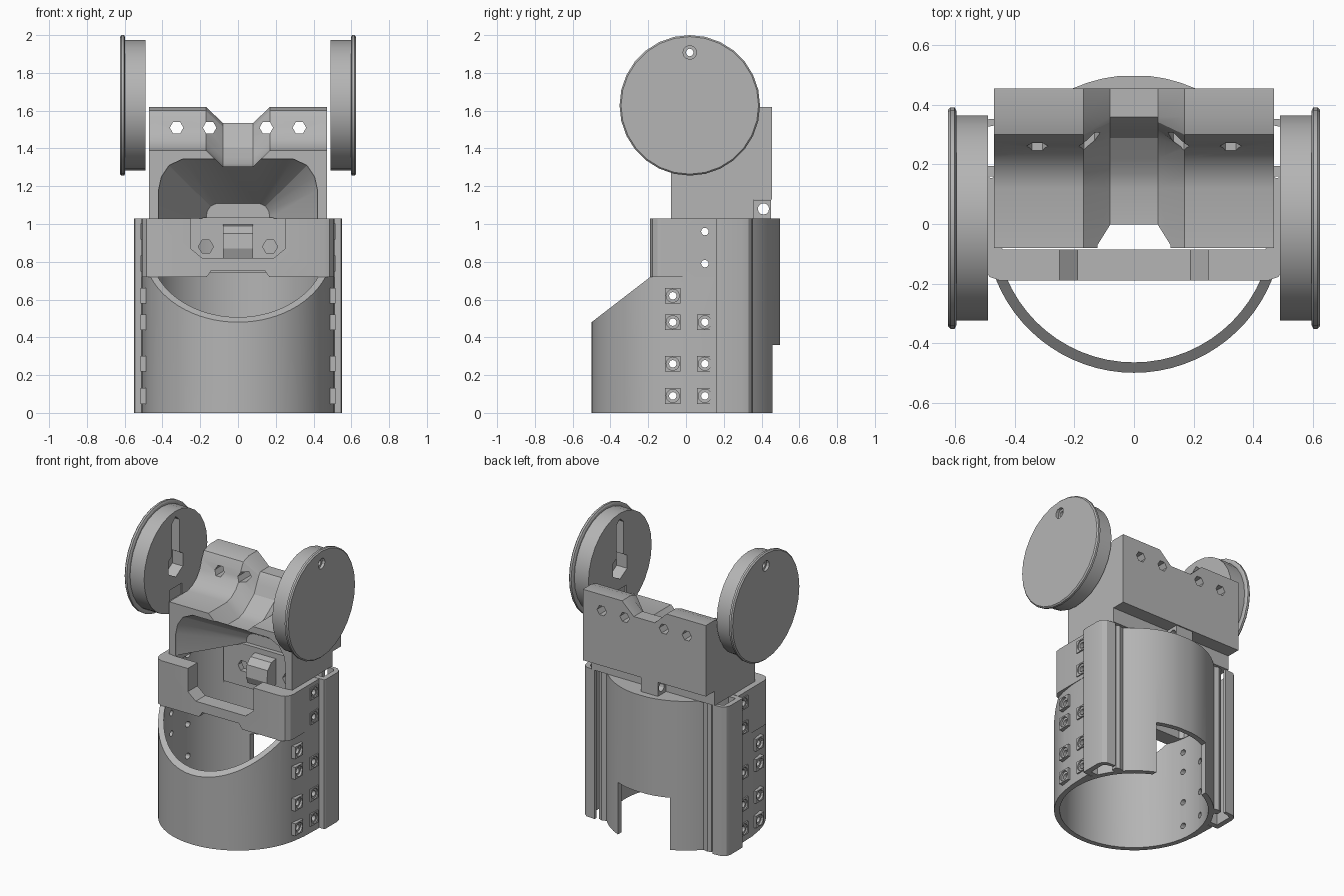
import bpy, bmesh
from math import sin, cos, pi, radians

cube = bpy.data.objects.get("Cube")
if cube:
    bpy.data.objects.remove(cube, do_unlink=True)

grey = bpy.data.materials.new("matte grey")
grey.use_nodes = True
COLOUR = (0.46, 0.46, 0.46, 1)
grey.diffuse_color = COLOUR
grey.node_tree.nodes["Principled BSDF"].inputs["Base Color"].default_value = COLOUR


def place(points, axis, h):
    order = {"x": lambda u, v: (h, u, v), "y": lambda u, v: (u, h, v), "z": lambda u, v: (u, v, h)}
    return [order[axis](u, v) for u, v in points]


def prism(points, axis, a, b):
    return [place(points, axis, a), place(points, axis, b)]


def box(x0, x1, y0, y1, z0, z1):
    return prism([(x0, y0), (x1, y0), (x1, y1), (x0, y1)], "z", z0, z1)


def circle(cu, cv, r, n, turn=0):
    return [(cu + r * cos(turn + 2 * pi * i / n), cv + r * sin(turn + 2 * pi * i / n)) for i in range(n)]


def arc(r, a0, a1, n):
    angles = [radians(a0 + (a1 - a0) * i / n) for i in range(n + 1)]
    return [(r * cos(a), r * sin(a)) for a in angles]


def solid(name, lofts):
    """One object from closed lofts, each a list of matching loops."""
    bm = bmesh.new()
    for loops in lofts:
        rows = [[bm.verts.new(p) for p in loop] for loop in loops]
        n = len(rows[0])
        for lo, hi in zip(rows, rows[1:]):
            for i in range(n):
                bm.faces.new((lo[i], lo[(i + 1) % n], hi[(i + 1) % n], hi[i]))
        bm.faces.new(rows[0])
        bm.faces.new(rows[-1])
    bmesh.ops.recalc_face_normals(bm, faces=bm.faces)
    mesh = bpy.data.meshes.new(name)
    bm.to_mesh(mesh)
    bm.free()
    mesh.materials.append(grey)
    obj = bpy.data.objects.new(name, mesh)
    bpy.context.collection.objects.link(obj)
    return obj


def select(obj):
    bpy.ops.object.select_all(action="DESELECT")
    obj.select_set(True)
    bpy.context.view_layer.objects.active = obj


def cut(obj, *lofts):
    for loops in lofts:
        cutter = solid("cutter", loops if isinstance(loops[0][0], list) else [loops])
        cutter.hide_render = True
        mod = obj.modifiers.new("cut", "BOOLEAN")
        mod.operation = "DIFFERENCE"
        mod.solver = "EXACT"
        mod.object = cutter
        select(obj)
        bpy.ops.object.modifier_apply(modifier=mod.name)
        bpy.data.objects.remove(cutter, do_unlink=True)


def mirrored(half):
    """Close a right-hand outline with its left-hand mirror."""
    return half + [(-u, v) for u, v in reversed(half)]


parts = []

# Screw positions on both sides: (y, z)
screws = [(-0.07, z) for z in (0.09, 0.26, 0.48, 0.62)] + [(0.1, z) for z in (0.09, 0.26, 0.48, 0.79, 0.96)]
rods = [prism(circle(y, z, 0.02, 12), "x", -0.7, 0.7) for y, z in screws]
sinks = [prism(circle(y, z, 0.035, 12), "x", s * 0.502, s * 0.6) for y, z in screws for s in (1, -1)]

# Lower sleeve: tube with a sloped front rim and a notch at the back
side = [(0.505, 0), (0.51, 0.158)]
back = arc(0.5, 18, 90, 12)[:-1]
front = arc(0.5, -90, -12, 16)
sleeve = solid("lower_sleeve", [prism(mirrored(front[1:] + side + back) + [front[0]], "z", 0, 0.72)])
bore = circle(0, 0, 0.465, 64)
cut(sleeve,
    prism(bore, "z", -0.1, 0.9),
    prism([(-0.6, 0.402), (-0.5, 0.48), (-0.19, 0.719), (-0.19, 0.9), (-0.6, 0.9)], "x", -0.8, 0.8),
    box(-0.2, 0.2, 0.2, 0.7, -0.1, 0.36),
    rods)
parts.append(sleeve)

# Upper collar: flat front bar with a chamfered window
collar_half = [(0.45, -0.19), (0.485, -0.178), (0.505, -0.15), (0.51, -0.12), (0.51, 0.158)] + back
collar = solid("upper_collar", [prism(mirrored(collar_half) , "z", 0.72, 1.03)])
room = mirrored([(0.44, -0.085), (0.46, -0.06), (0.46, 0.06)] + arc(0.465, 12, 88, 14))
window = mirrored([(0.25, 1.2), (0.25, 0.87), (0.19, 0.82)])
cut(collar,
    prism(room, "z", 0.6, 1.2),
    prism(window, "y", -0.4, -0.05),
    prism(mirrored([(0.18, 0.7), (0.14, 0.755)]), "y", -0.4, -0.05),
    rods)
parts.append(collar)

# Roof plate that closes the collar around the cavity
roof = solid("roof_plate", [prism(mirrored([(0.5, -0.08), (0.5, 0.155)] + arc(0.49, 18, 88, 14)), "z", 0.985, 1.03)])
cut(roof, box(-0.42, 0.42, -0.3, 0.3, 0.8, 1.2))
parts.append(roof)

# Screw pads
pads = solid("screw_pads", [box(min(s * 0.48, s * 0.517), max(s * 0.48, s * 0.517), y - 0.042, y + 0.042, z - 0.042, z + 0.042)
                            for y, z in screws for s in (1, -1)])
cut(pads, rods, sinks)
parts.append(pads)

# Side channels with a rounded rear lip and an inner rail
channel = [(0.47, 0.16), (0.545, 0.16), (0.55, 0.17), (0.55, 0.3), (0.54, 0.33), (0.515, 0.35), (0.45, 0.355),
           (0.45, 0.335), (0.5, 0.325), (0.515, 0.31), (0.515, 0.195), (0.46, 0.195)]
rail = [(0.38, 0.28), (0.43, 0.3), (0.43, 0.335), (0.405, 0.345), (0.35, 0.33)]
for s, label in ((1, "left"), (-1, "right")):
    shapes = [[(s * u, v) for u, v in shape] for shape in (channel, rail)]
    parts.append(solid(label + "_channel", [prism(shape, "z", 0, 1.03) for shape in shapes]))


# Head block: saddle profile lofted across, sunk at the middle for a groove
def saddle(d):
    return [(-0.08, 1.03), (-0.08, 1.39 - d), (0.12, 1.39 - d), (0.17, 1.405 - d), (0.22, 1.44 - d),
            (0.255 + 0.4 * d, 1.49 - d), (0.275 + 0.5 * d, 1.55 - d), (0.3 + 0.5 * d, 1.6 - d),
            (0.36, 1.62 - d), (0.455, 1.62 - d), (0.455, 1.13), (0.36, 1.13), (0.36, 1.03)]


stations = [(-0.47, 0), (-0.17, 0), (-0.08, 0.085), (0.08, 0.085), (0.17, 0), (0.47, 0)]
head = solid("head_block", [[place(saddle(d), "x", x) for x, d in stations]])
mouth = mirrored([(0.42, 0.95), (0.42, 1.18), (0.405, 1.25), (0.365, 1.31), (0.29, 1.345)])
throat = [(u * 0.4, 0.95 + (v - 0.95) * 0.4) for u, v in mouth]
funnel = [place([(u * 1.004, v) for u, v in mouth], "y", -0.1), place(mouth, "y", -0.07), place(throat, "y", 0.33)]
cut(head, funnel,
    [prism(circle(x, 1.51, 0.036, 6), "y", 0.1, 0.6) for x in (-0.325, -0.15, 0.15, 0.325)])
parts.append(head)

# Rear lug under the head and inner wall with its guide
lug = solid("rear_lug", [box(-0.1, 0.03, 0.35, 0.45, 1.02, 1.128)])
cut(lug, prism(circle(0.41, 1.08, 0.03, 12), "x", -0.3, 0.3))
parts.append(lug)
wall = solid("inner_wall", [box(-0.32, 0.32, 0.3, 0.34, 0.74, 1.035)])
cut(wall, [prism(circle(x, 0.88, 0.04, 6), "y", 0.2, 0.4) for x in (-0.17, 0.17)])
parts.append(wall)
guide = [(0.31, 0.82), (0.22, 0.82), (0.2, 0.87), (0.21, 0.95), (0.25, 0.99), (0.31, 1.0)]
parts.append(solid("cable_guide", [prism(guide, "x", -0.08, 0.08)]))

# End discs with hub, stepped rim, slot and hexagonal socket
CY, CZ = 0.02, 1.628
steps = [(0.49, 0.345), (0.597, 0.345), (0.597, 0.36), (0.603, 0.372), (0.617, 0.372), (0.625, 0.364)]
for s, label in ((1, "left"), (-1, "right")):
    disc = solid(label + "_disc", [[place(circle(CY, CZ, r, 28), "x", s * x) for x, r in steps]])
    cut(disc,
        prism([(CY - 0.04, 1.6), (CY + 0.04, 1.6), (CY + 0.04, 1.9), (CY, 1.935), (CY - 0.04, 1.9)], "x", s * 0.4, s * 0.56),
        prism(circle(CY, CZ - 0.02, 0.09, 6, pi / 6), "x", s * 0.41, s * 0.57),
        prism([(CY - 0.07, 1.37), (CY + 0.07, 1.37), (CY + 0.07, 1.45), (CY - 0.07, 1.45)], "x", s * 0.4, s * 0.5),
        prism(circle(CY, 1.908, 0.02, 12), "x", s * 0.42, s * 0.7),
        prism(circle(CY, 1.908, 0.036, 12), "x", s * 0.605, s * 0.7))
    parts.append(disc)

for part in parts:
    select(part)
    bpy.ops.object.shade_smooth_by_angle(angle=radians(25))
